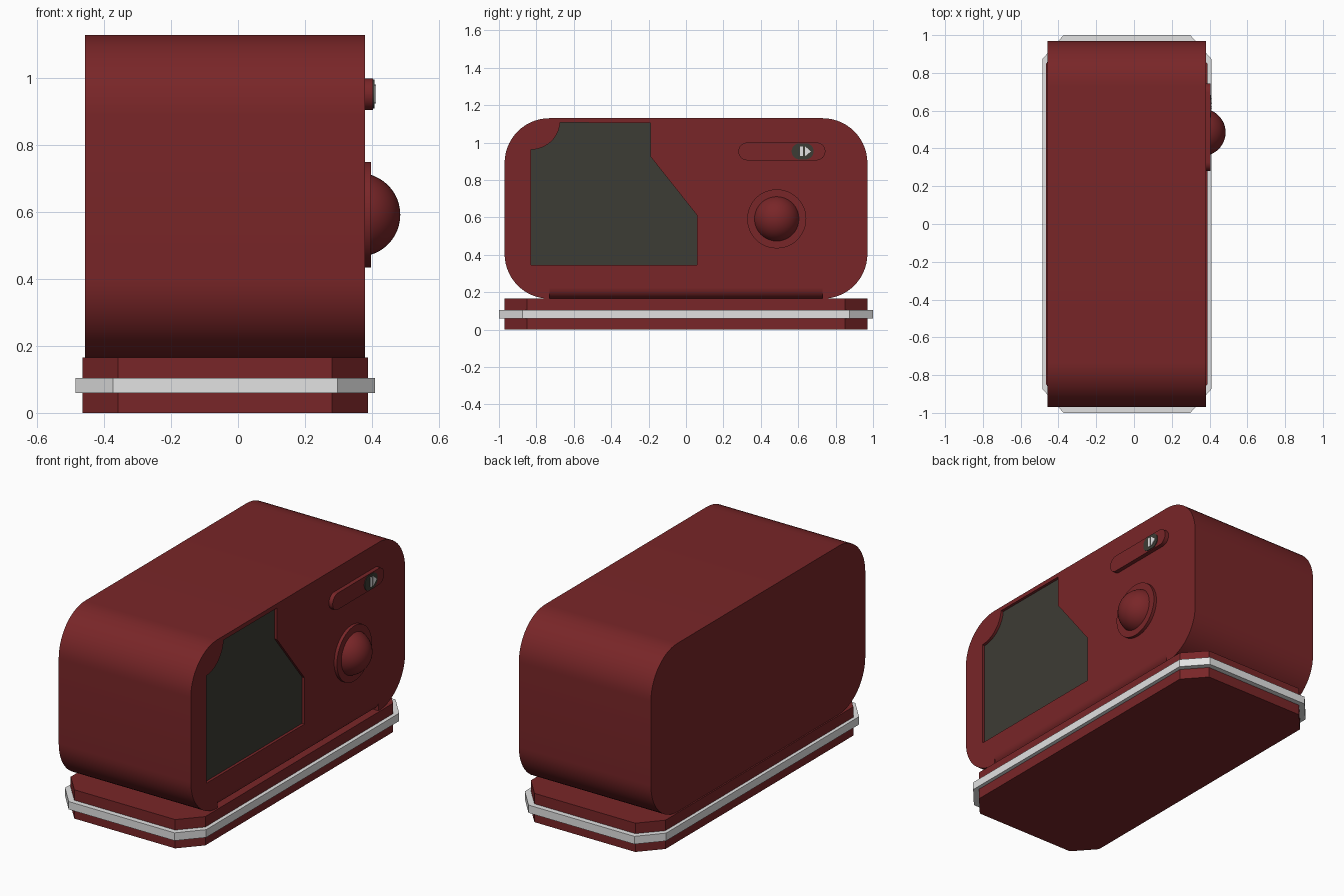
import bpy, bmesh, math
from mathutils import Matrix, Vector

if "Cube" in bpy.data.objects:
    bpy.data.objects.remove(bpy.data.objects["Cube"])


def material(name, rgb):
    m = bpy.data.materials.new(name)
    m.diffuse_color = (*rgb, 1)
    m.use_nodes = True
    m.node_tree.nodes["Principled BSDF"].inputs["Base Color"].default_value = m.diffuse_color
    return m


RED = material("deep_red", (0.19, 0.019, 0.021))
DARK = material("dark_olive_grey", (0.046, 0.045, 0.035))
PALE = material("pale_grey", (0.76, 0.76, 0.76))


def finish(name, bm, mat):
    bmesh.ops.recalc_face_normals(bm, faces=bm.faces)
    me = bpy.data.meshes.new(name)
    bm.to_mesh(me)
    bm.free()
    ob = bpy.data.objects.new(name, me)
    bpy.context.collection.objects.link(ob)
    me.materials.append(mat)
    return ob


def activate(ob):
    bpy.ops.object.select_all(action='DESELECT')
    ob.select_set(True)
    bpy.context.view_layer.objects.active = ob


def smooth(ob):
    activate(ob)
    bpy.ops.object.shade_smooth_by_angle(angle=math.radians(30))
    return ob


def prism(name, pts, a, b, mat, axis="x"):
    """Extrude a 2D outline from a to b: x takes (y,z), y takes (x,z), z takes (x,y)."""
    place = {"x": lambda p, t: (t, p[0], p[1]),
             "y": lambda p, t: (p[0], t, p[1]),
             "z": lambda p, t: (p[0], p[1], t)}[axis]
    bm = bmesh.new()
    face = bm.faces.new([bm.verts.new(place(p, a)) for p in pts])
    new = bmesh.ops.extrude_face_region(bm, geom=[face])["geom"]
    shift = Vector(place((0, 0), b - a))
    bmesh.ops.translate(bm, vec=shift, verts=[v for v in new if isinstance(v, bmesh.types.BMVert)])
    return finish(name, bm, mat)


def arc(cx, cy, r, a0, a1, n):
    angles = [math.radians(a0 + (a1 - a0) * i / n) for i in range(n + 1)]
    return [(cx + r * math.cos(t), cy + r * math.sin(t)) for t in angles]


def rounded(u0, u1, v0, v1, r, n=14):
    pts = []
    for cx, cy, a in ((u1 - r, v1 - r, 0), (u0 + r, v1 - r, 90),
                      (u0 + r, v0 + r, 180), (u1 - r, v0 + r, 270)):
        pts += arc(cx, cy, r, a, a + 90, n)
    return pts


def chamfered(x0, x1, y, cx, cy):
    return [(x0 + cx, -y), (x1 - cx, -y), (x1, -y + cy), (x1, y - cy),
            (x1 - cx, y), (x0 + cx, y), (x0, y - cy), (x0, -y + cy)]


def carve(ob, cutter):
    mod = ob.modifiers.new("cut", 'BOOLEAN')
    mod.operation = 'DIFFERENCE'
    mod.solver = 'EXACT'
    mod.object = cutter
    activate(ob)
    bpy.ops.object.modifier_apply(modifier=mod.name)
    bpy.data.objects.remove(cutter)


# Base plinth and pale trim band
prism("base", chamfered(-0.465, 0.388, 0.97, 0.107, 0.12), 0, 0.165, RED, "z")
prism("trim_band", chamfered(-0.485, 0.41, 1.0, 0.112, 0.127), 0.06, 0.105, PALE, "z")

# Rounded body with recessed panel and rolled lower edge
body = prism("body", rounded(-0.97, 0.97, 0.165, 1.13, 0.24), -0.457, 0.38, RED)
panel = [(-0.83, 0.345), (0.06, 0.345), (0.06, 0.61), (-0.19, 0.925), (-0.19, 1.105)]
panel += arc(-0.83, 1.12, 0.158, -5, -90, 12)
carve(body, prism("panel_cutter", panel, 0.36, 0.5, RED))
roll = [(0.4, 0.15), (0.4, 0.22)] + arc(0.325, 0.22, 0.055, 0, -90, 8) + [(0.325, 0.15)]
carve(body, prism("edge_cutter", roll, -0.73, 0.73, RED, "y"))
smooth(body)
prism("front_panel", panel, 0.358, 0.364, DARK)

# Slider switch with marker symbol
smooth(prism("switch_track", rounded(0.28, 0.745, 0.905, 1.0, 0.047, 10), 0.375, 0.404, RED))
smooth(prism("switch_knob", rounded(0.565, 0.682, 0.91, 0.996, 0.042, 10), 0.4, 0.408, DARK))
prism("marker_bar", [(0.61, 0.927), (0.626, 0.927), (0.626, 0.98), (0.61, 0.98)], 0.405, 0.412, PALE)
prism("marker_arrow", [(0.635, 0.925), (0.668, 0.953), (0.635, 0.981)], 0.405, 0.412, PALE)

# Round button: collar and dome
smooth(prism("button_collar", arc(0.485, 0.592, 0.158, 0, 352.5, 47), 0.375, 0.398, RED))
bm = bmesh.new()
bmesh.ops.create_uvsphere(bm, u_segments=40, v_segments=24, radius=0.125,
                          matrix=Matrix.Translation((0.36, 0.485, 0.592)) @ Matrix.Rotation(math.pi / 2, 4, 'Y'))
bmesh.ops.bisect_plane(bm, geom=bm.verts[:] + bm.edges[:] + bm.faces[:],
                       plane_co=(0.39, 0, 0), plane_no=(1, 0, 0), clear_inner=True)
smooth(finish("button_dome", bm, RED))
